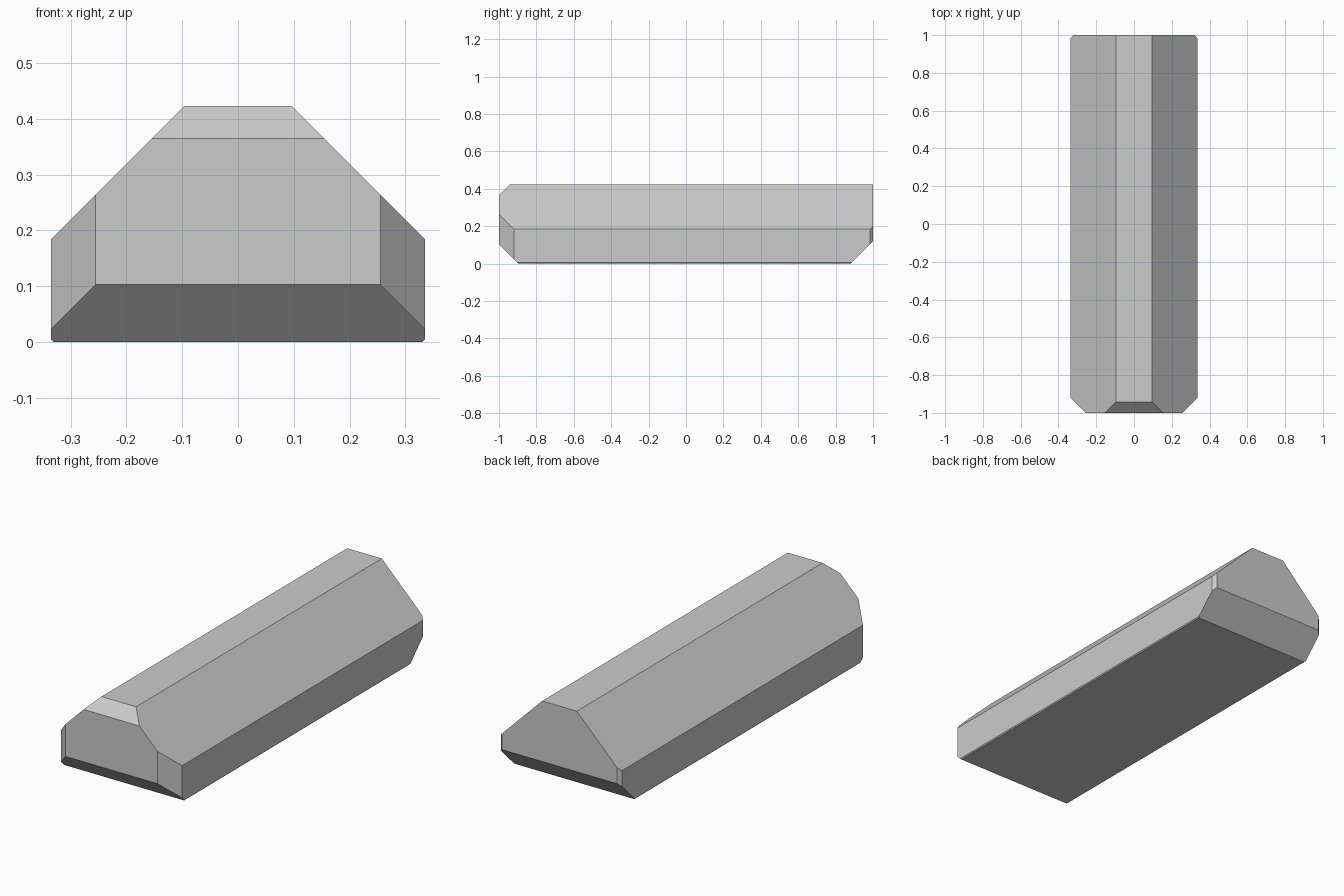
import bpy, bmesh
from mathutils import Vector

if "Cube" in bpy.data.objects:
    bpy.data.objects.remove(bpy.data.objects["Cube"])

W, L, H = 0.335, 1.0, 0.423  # half width, half length, height

bm = bmesh.new()
bmesh.ops.create_cube(bm, size=1)
for v in bm.verts:
    v.co = Vector((v.co.x * 2 * W, v.co.y * 2 * L, (v.co.z + 0.5) * H))


def chamfer(normal, offset):
    """Slice off everything where normal . p > offset and cap the cut."""
    n = Vector(normal)
    geom = bm.verts[:] + bm.edges[:] + bm.faces[:]
    bmesh.ops.bisect_plane(bm, geom=geom, dist=1e-6, plane_co=n * offset / n.length_squared,
                           plane_no=n, clear_outer=True)
    bmesh.ops.holes_fill(bm, edges=[e for e in bm.edges if e.is_boundary], sides=0)


# Sloped sides, bottom edge, front and back corner chamfers, mirrored
for s in (-1, 1):
    chamfer((s, 0, 1), 0.519)
    chamfer((s, 0, -1), 0.33)
    chamfer((s, -1, 0), 1.255)
    chamfer((s, 1, 0), 1.319)

# End chamfers: front top, front bottom, back bottom
chamfer((0, -1, 1), 1.365)
chamfer((0, -1, -1), 0.897)
chamfer((0, 1, -1), 0.88)

bmesh.ops.recalc_face_normals(bm, faces=bm.faces[:])
mesh = bpy.data.meshes.new("ingot_block")
bm.to_mesh(mesh)
bm.free()
bpy.context.collection.objects.link(bpy.data.objects.new("ingot_block", mesh))
